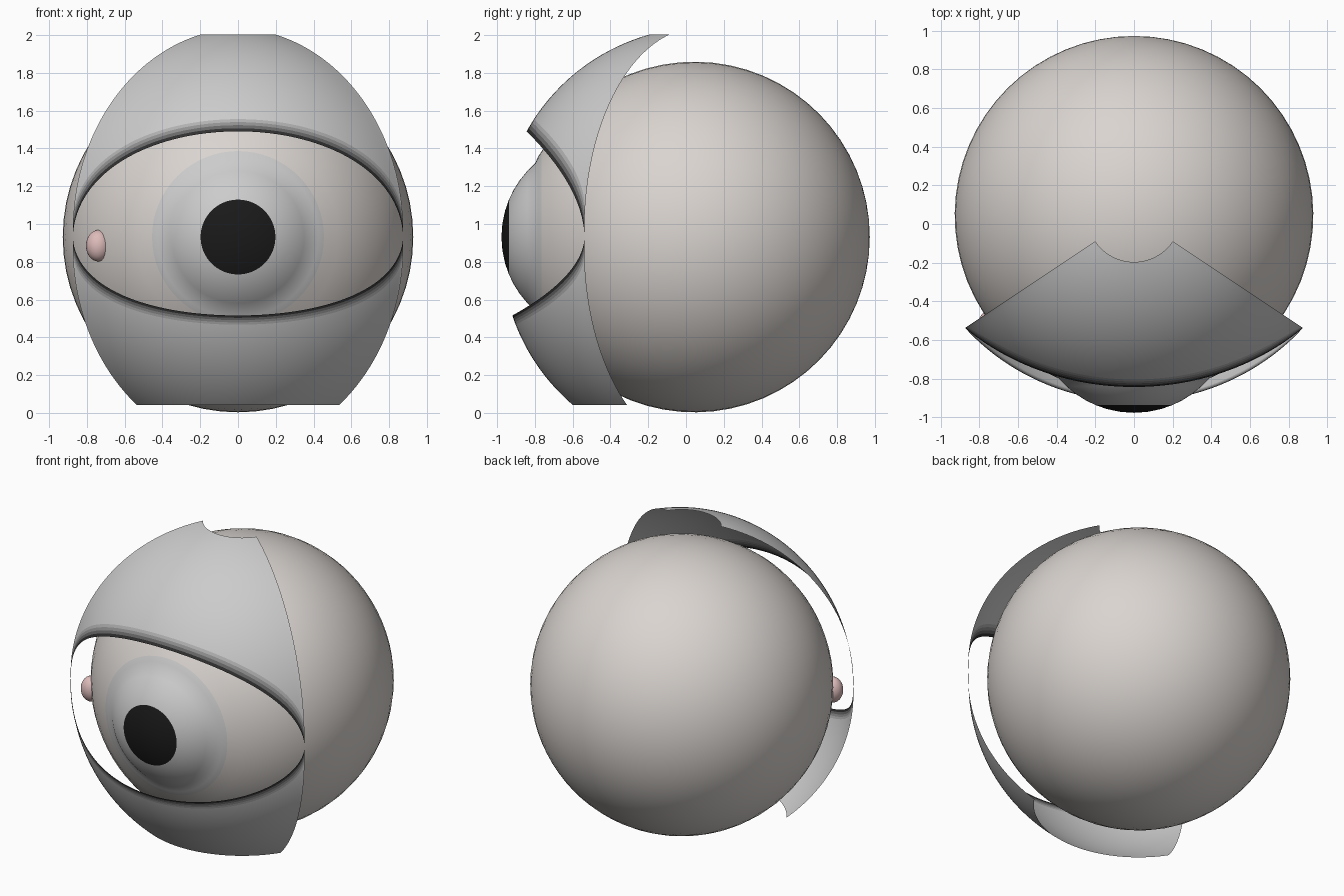
import bpy, bmesh, random
from math import sin, cos, pi, radians, sqrt
from mathutils import Matrix

if "Cube" in bpy.data.objects:
    bpy.data.objects.remove(bpy.data.objects["Cube"])

random.seed(4)
CENTRE = (0, 0.045, 0.931)


def material(name, rgb):
    m = bpy.data.materials.new(name)
    m.diffuse_color = (*rgb, 1)
    m.use_nodes = True
    m.node_tree.nodes["Principled BSDF"].inputs["Base Color"].default_value = m.diffuse_color
    return m


def finish(bm, name, mats):
    for f in bm.faces:
        f.smooth = True
    me = bpy.data.meshes.new(name)
    bm.to_mesh(me)
    bm.free()
    for m in mats:
        me.materials.append(m)
    ob = bpy.data.objects.new(name, me)
    ob.location = CENTRE
    bpy.context.collection.objects.link(ob)
    return ob


# Eyeball: lathe about the y axis, with a bulging cornea at the front
R = 0.928
SEG = 64
profile = []                                  # (radius, y, zone)
for r in (0.07, 0.14, 0.198, 0.25, 0.30, 0.35, 0.39):
    y = -1.022 + 0.516 - sqrt(0.516 ** 2 - r * r)
    y = -1.022 + (0.516 - sqrt(0.516 ** 2 - r * r))
    profile.append((r, y, "pupil" if r < 0.199 else "iris"))
profile.append((0.425, -0.828, "iris"))
profile.append((0.455, -0.809, "iris"))
for k in range(1, 27):
    a = radians(29.4 + (180 - 29.4) * k / 27)
    profile.append((R * sin(a), -R * cos(a), "white"))

bm = bmesh.new()
rings = [[bm.verts.new((r * sin(2 * pi * i / SEG), y, r * cos(2 * pi * i / SEG)))
          for i in range(SEG)] for r, y, _ in profile]
front = bm.verts.new((0, -1.022, 0))
back = bm.verts.new((0, R, 0))
streak = [random.choice((2, 3, 4)) for _ in range(SEG)]
for i in range(SEG):
    n = (i + 1) % SEG
    bm.faces.new((front, rings[0][i], rings[0][n])).material_index = 1
    bm.faces.new((back, rings[-1][n], rings[-1][i]))
    for j in range(len(rings) - 1):
        f = bm.faces.new((rings[j][i], rings[j + 1][i], rings[j + 1][n], rings[j][n]))
        f.material_index = {"white": 0, "pupil": 1, "iris": streak[i]}[profile[j + 1][2]]
bmesh.ops.recalc_face_normals(bm, faces=bm.faces)
finish(bm, "eyeball", [material("white_of_eye", (0.70, 0.66, 0.63)),
                       material("pupil", (0.01, 0.01, 0.01)),
                       material("iris_light", (0.74, 0.74, 0.74)),
                       material("iris_mid", (0.68, 0.68, 0.68)),
                       material("iris_dark", (0.61, 0.61, 0.61))])

# Eyelids: thin sheets wrapped round the ball, dark along the lash line
SHADES = [material("lid_%d" % k, (g, g, g))
          for k, g in enumerate((0.03, 0.14, 0.28, 0.44, 0.60, 0.72, 0.8))]


def eyelid(name, edge, end, side):
    """edge: opening angle at the middle, end: angle of the far rim, in degrees."""
    cols, rows = 64, 44
    bm = bmesh.new()
    grid = []
    for i in range(cols + 1):
        u = sin(pi / 2 * (2 * i / cols - 1))
        az = radians(56.3) * u
        e0 = edge * max(0, 1 - u * u) ** 0.53
        col = []
        for j in range(rows + 1):
            t = j / rows
            el = radians(e0 + (end - e0) * t)
            r = 1.05 + 0.048 * t
            col.append(bm.verts.new((r * cos(el) * sin(az), -r * cos(el) * cos(az),
                                     side * r * sin(el))))
        grid.append(col)
    for i in range(cols):
        for j in range(rows):
            q = [grid[i][j], grid[i + 1][j], grid[i + 1][j + 1], grid[i][j + 1]]
            f = bm.faces.new(q if side > 0 else q[::-1])
            f.material_index = min(j, len(SHADES) - 1)
    return finish(bm, name, SHADES)


eyelid("upper_eyelid", 32.2, 77.3, 1)
eyelid("lower_eyelid", 23.3, 54.2, -1)

# Pink bump in the inner corner
bm = bmesh.new()
bmesh.ops.create_uvsphere(bm, u_segments=24, v_segments=16, radius=1,
                          matrix=Matrix.Translation((-0.74, -0.555, -0.046))
                          @ Matrix.Diagonal((0.065, 0.062, 0.083, 1)))
finish(bm, "tear_duct", [material("pink", (0.72, 0.50, 0.49))])
